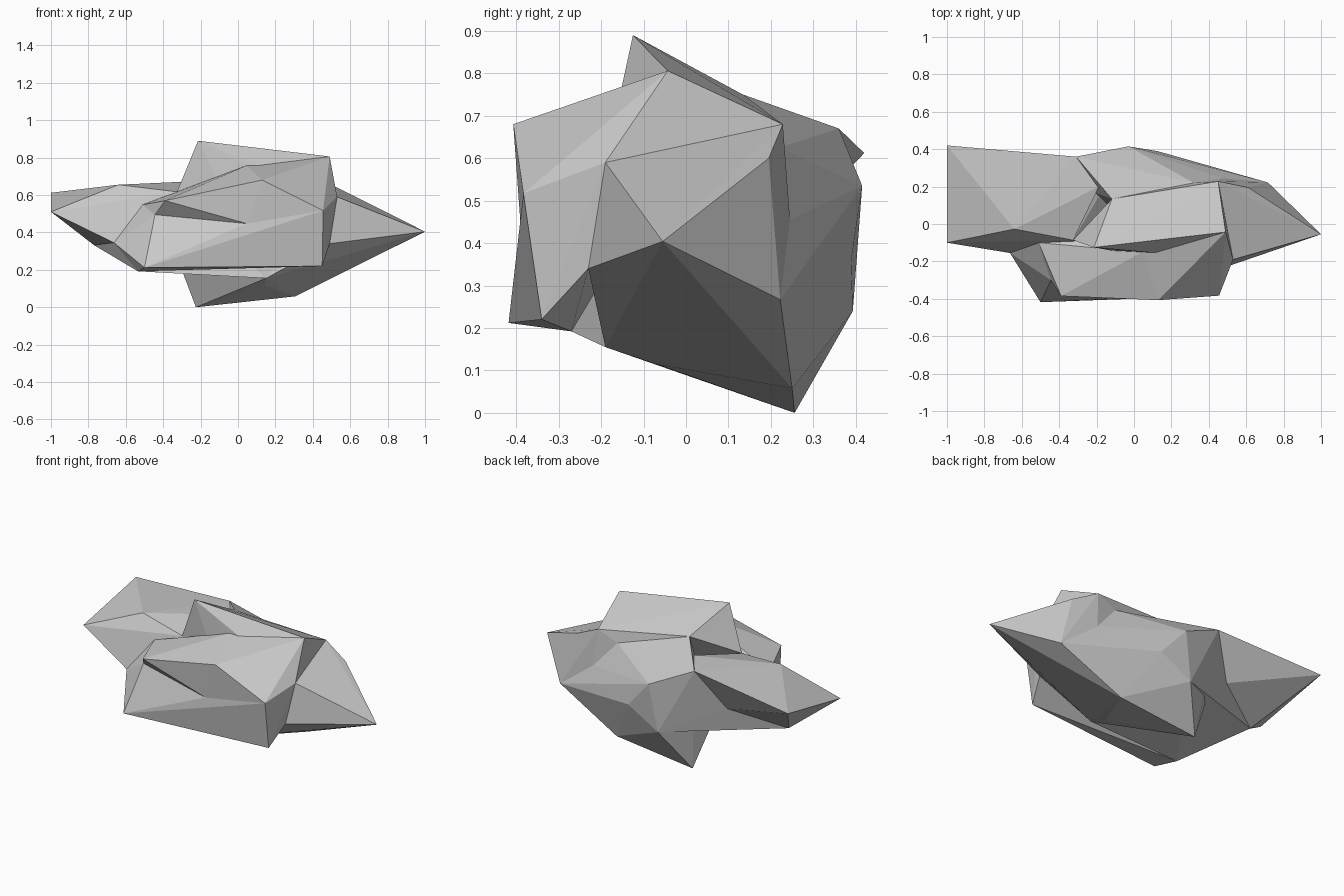
import bpy, bmesh

if "Cube" in bpy.data.objects:
    bpy.data.objects.remove(bpy.data.objects["Cube"])

# Corner points of the boulder, grouped by where they sit
top = dict(
    peak=(-.214, -.125, .89), ridge=(.49, -.043, .806), shoulder=(.45, .228, .68),
    saddle=(-.118, .134, .75), brow=(.045, -.15, .757), brow_left=(-.326, -.086, .617),
    seam=(-.187, .2, .676))
front = dict(
    nose=(.13, -.407, .68), cheek=(.455, -.383, .517), cheek_low=(.45, -.34, .22),
    lip_back=(-.51, -.1, .548), lip=(-.39, -.385, .57), notch=(-.444, -.3, .495),
    notch_end=(.048, -.39, .447), jaw=(-.5, -.418, .212))
right = dict(
    tip=(1, -.055, .404), neck=(.53, -.19, .59), neck_low=(.49, -.23, .34),
    hip=(.61, .195, .6), hip_low=(.716, .222, .267), dent=(.47, .245, .455))
back = dict(
    crest=(-.31, .36, .67), bulge=(-.03, .415, .535), bulge_mid=(.128, .389, .357),
    bulge_low=(-.08, .393, .24), step=(.32, .22, .625), under=(-.46, .25, .434))
left = dict(
    wing=(-1, .42, .612), wing_front=(-1, -.1, .51), wing_top=(-.64, -.027, .655),
    elbow=(-.663, -.155, .345), wing_low=(-.77, .085, .332))
base = dict(
    foot=(-.225, .256, 0), foot_right=(.305, .25, .058), foot_in=(-.35, .22, .33),
    belly=(.15, -.19, .155), belly_mid=(.145, -.07, .115), belly_left=(-.535, -.27, .192))
P = {**top, **front, **right, **back, **left, **base}

# Each chunk is the convex shell around a few of those corners
chunks = {
    "core_rock": "hip_low foot_right foot foot_in bulge_low bulge_mid bulge neck_low dent "
                 "belly belly_mid step crest seam saddle",
    "back_ledge": "hip step dent shoulder hip_low neck_low",
    "top_slab": "peak ridge shoulder saddle brow brow_left neck belly step",
    "front_slab_upper": "lip_back lip nose brow ridge cheek neck notch notch_end",
    "front_slab_lower": "notch notch_end jaw cheek cheek_low lip_back neck neck_low "
                        "elbow belly_left",
    "right_spike": "tip neck neck_low shoulder hip hip_low dent belly foot_right",
    "left_wing": "wing wing_front wing_top crest seam brow_left elbow wing_low under",
    "left_base": "under wing_low belly_left belly bulge_low elbow brow_left crest bulge",
}

stone = bpy.data.materials.new("grey stone")
stone.diffuse_color = (.58, .58, .58, 1)
stone.use_nodes = True
stone.node_tree.nodes["Principled BSDF"].inputs["Base Color"].default_value = stone.diffuse_color


def hull(name, keys):
    bm = bmesh.new()
    for k in keys.split():
        bm.verts.new(P[k])
    bmesh.ops.convex_hull(bm, input=bm.verts[:])
    loose = [v for v in bm.verts if not v.link_faces]
    bmesh.ops.delete(bm, geom=loose, context='VERTS')
    bmesh.ops.recalc_face_normals(bm, faces=bm.faces[:])
    me = bpy.data.meshes.new(name)
    bm.to_mesh(me)
    bm.free()
    me.materials.append(stone)
    ob = bpy.data.objects.new(name, me)
    bpy.context.collection.objects.link(ob)
    return ob


def measure(me):
    bm = bmesh.new()
    bm.from_mesh(me)
    vol = bm.calc_volume(signed=True)
    open_edges = sum(not e.is_manifold for e in bm.edges)
    xs = [v.co.x for v in bm.verts] or [0]
    bm.free()
    return vol, max(xs) - min(xs), open_edges


parts = [hull(n, k) for n, k in chunks.items()]

# Fuse the chunks into one boulder, keeping them separate if the union fails
body = parts[0]
for p in parts[1:]:
    mod = body.modifiers.new("fuse " + p.name, 'BOOLEAN')
    mod.operation = 'UNION'
    mod.solver = 'EXACT'
    mod.object = p
bpy.context.view_layer.update()
dg = bpy.context.evaluated_depsgraph_get()
fused = bpy.data.meshes.new_from_object(body.evaluated_get(dg))
body.modifiers.clear()
vol, width, gaps = measure(fused)
biggest = max(measure(p.data)[0] for p in parts)
total = sum(measure(p.data)[0] for p in parts)
if biggest < vol < total and width > 1.99 and gaps < 12:
    for p in parts[1:]:
        bpy.data.objects.remove(p)
    body.data = fused
    body.name = "boulder"
    if not fused.materials:
        fused.materials.append(stone)
